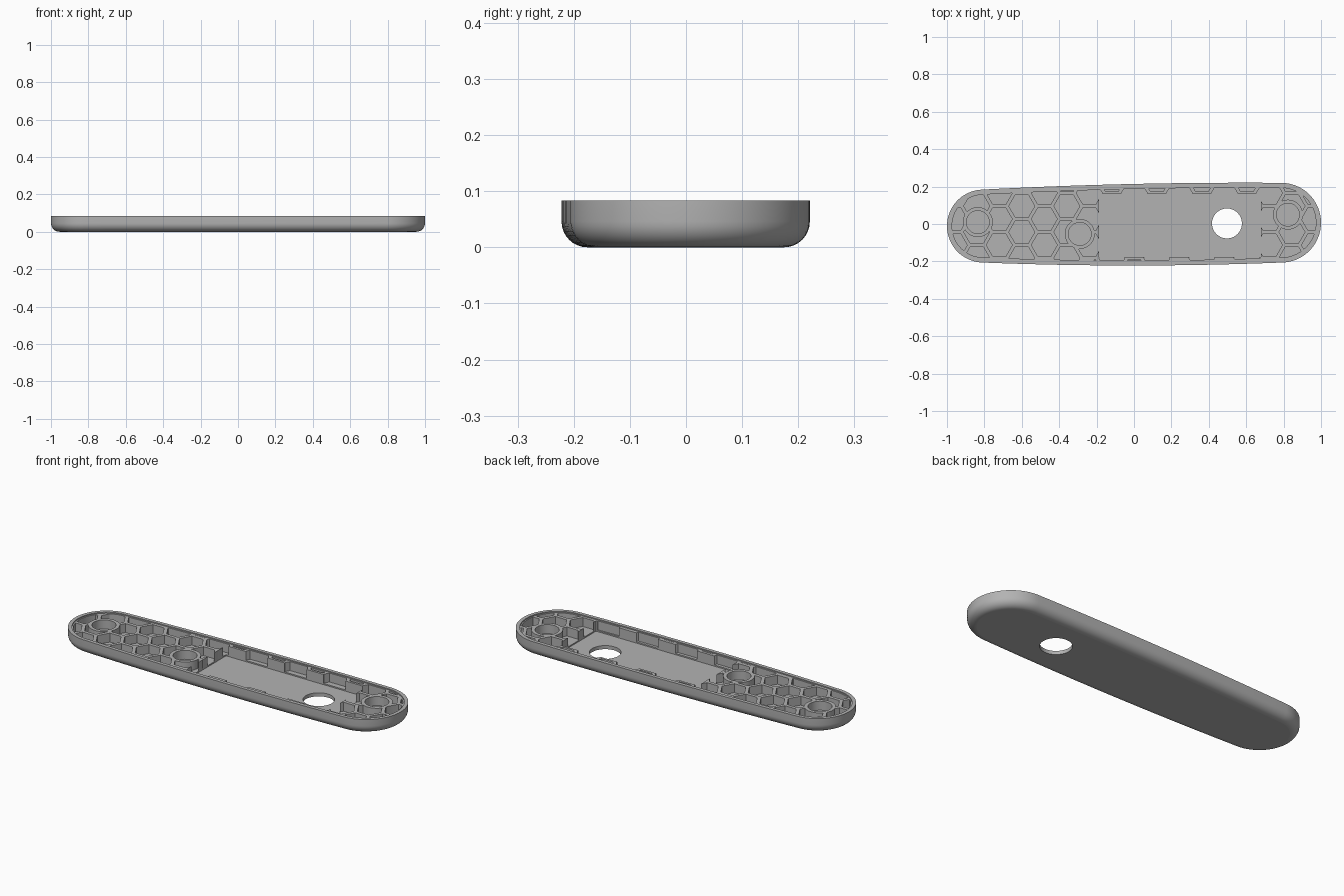
import bpy, bmesh, math

if "Cube" in bpy.data.objects:
    bpy.data.objects.remove(bpy.data.objects["Cube"])

TOP, LIP_Z, CELL_Z, POCKET_Z = 0.083, 0.077, 0.027, 0.02
FILLET = 0.046

grey = bpy.data.materials.new("plain grey")
grey.diffuse_color = (0.45, 0.45, 0.45, 1)
grey.use_nodes = True
grey.node_tree.nodes["Principled BSDF"].inputs["Base Color"].default_value = grey.diffuse_color


def arc(cx, cy, r, a0, a1, n):
    return [(cx + r * math.cos(math.radians(a0 + (a1 - a0) * i / n)),
             cy + r * math.sin(math.radians(a0 + (a1 - a0) * i / n))) for i in range(n + 1)]


def bowed(p, q, bulge, n=16):
    """Points strictly between p and q on a slightly bowed line."""
    return [(p[0] + (q[0] - p[0]) * t, p[1] + (q[1] - p[1]) * t + 4 * bulge * t * (1 - t))
            for t in (i / n for i in range(1, n))]


# Long outline: round ends joined by gently bowed sides
right_end = arc(0.787, 0.007, 0.213, -88, 90, 36)
left_end = arc(-0.805, -0.011, 0.195, 93, 268, 36)
outline = (right_end + bowed(right_end[-1], left_end[0], 0.012)
           + left_end + bowed(left_end[-1], right_end[0], -0.016))


def inset(points, d):
    result = []
    for i, (x, y) in enumerate(points):
        (ax, ay), (bx, by) = points[i - 1], points[(i + 1) % len(points)]
        length = math.hypot(bx - ax, by - ay)
        result.append((x - d * (by - ay) / length, y + d * (bx - ax) / length))
    return result


def loft(bm, layers):
    """Closed solid through a stack of (points, z) loops."""
    loops = [[bm.verts.new((x, y, z)) for x, y in pts] for pts, z in layers]
    for a, b in zip(loops, loops[1:]):
        for i in range(len(a)):
            j = (i + 1) % len(a)
            bm.faces.new((a[i], a[j], b[j], b[i]))
    bm.faces.new(loops[0][::-1])
    bm.faces.new(loops[-1])


def solid(name, stacks):
    bm = bmesh.new()
    for layers in stacks:
        loft(bm, layers)
    bmesh.ops.recalc_face_normals(bm, faces=bm.faces[:])
    mesh = bpy.data.meshes.new(name)
    bm.to_mesh(mesh)
    bm.free()
    mesh.materials.append(grey)
    ob = bpy.data.objects.new(name, mesh)
    bpy.context.collection.objects.link(ob)
    return ob


def prism(points, z0, z1=0.12):
    return [(points, z0), (points, z1)]


def circle(cx, cy, r, n=48):
    return arc(cx, cy, r, 0, 360, n)[:-1]


def cut(target, cutter, operation='DIFFERENCE'):
    mod = target.modifiers.new("cut", 'BOOLEAN')
    mod.object, mod.operation, mod.solver = cutter, operation, 'EXACT'
    bpy.context.view_layer.objects.active = target
    bpy.ops.object.modifier_apply(modifier=mod.name)
    bpy.data.objects.remove(cutter)


# Solid body with rounded bottom edge
layers = []
for i in range(9):
    a = math.radians(90 * i / 8)
    layers.append((inset(outline, FILLET * (1 - math.sin(a))), FILLET * (1 - math.cos(a))))
layers.append((outline, TOP))
body = solid("tray_body", [layers])

# Honeycomb cells, trimmed to the rim and kept clear of the bosses
bosses = [(-0.835, 0.01), (-0.29, -0.053), (0.823, 0.05)]
pitch, radius = 0.139, 0.0693
hexes = []
for col in range(-4, 15):
    for row in range(-3, 4):
        x = -0.6 + col * pitch * math.sqrt(3) / 2
        y = 0.096 + (row + 0.5 * (col % 2)) * pitch
        if abs(y) < 0.3:
            hexes.append(prism(circle(x, y, radius, 6), CELL_Z))
cells = solid("cell_cutter", hexes)
cut(cells, solid("cell_limit", [prism(inset(outline, 0.027), 0.01, 0.11)]), 'INTERSECT')
cut(cells, solid("boss_guard", [prism(circle(x, y, 0.08), 0.0, 0.2) for x, y in bosses]))
cut(body, cells)

# Recessed lip, rectangular pocket, boss bores and the through hole
cut(body, solid("lip_cutter", [prism(inset(outline, 0.02), LIP_Z)]))
cut(body, solid("pocket_cutter", [prism(
    [(-0.187, -0.177), (0.68, -0.177), (0.68, 0.162), (-0.187, 0.162)], POCKET_Z)]))
cut(body, solid("bore_cutter", [prism(circle(x, y, 0.061), CELL_Z) for x, y in bosses]))
cut(body, solid("hole_cutter", [prism(circle(0.497, 0.003, 0.08, 64), -0.05)]))

# Smooth curved walls, flat level faces
bpy.ops.object.select_all(action='DESELECT')
body.select_set(True)
bpy.context.view_layer.objects.active = body
bpy.ops.object.shade_smooth_by_angle(angle=math.radians(30))
for poly in body.data.polygons:
    if abs(poly.normal.z) > 0.999:
        poly.use_smooth = False
